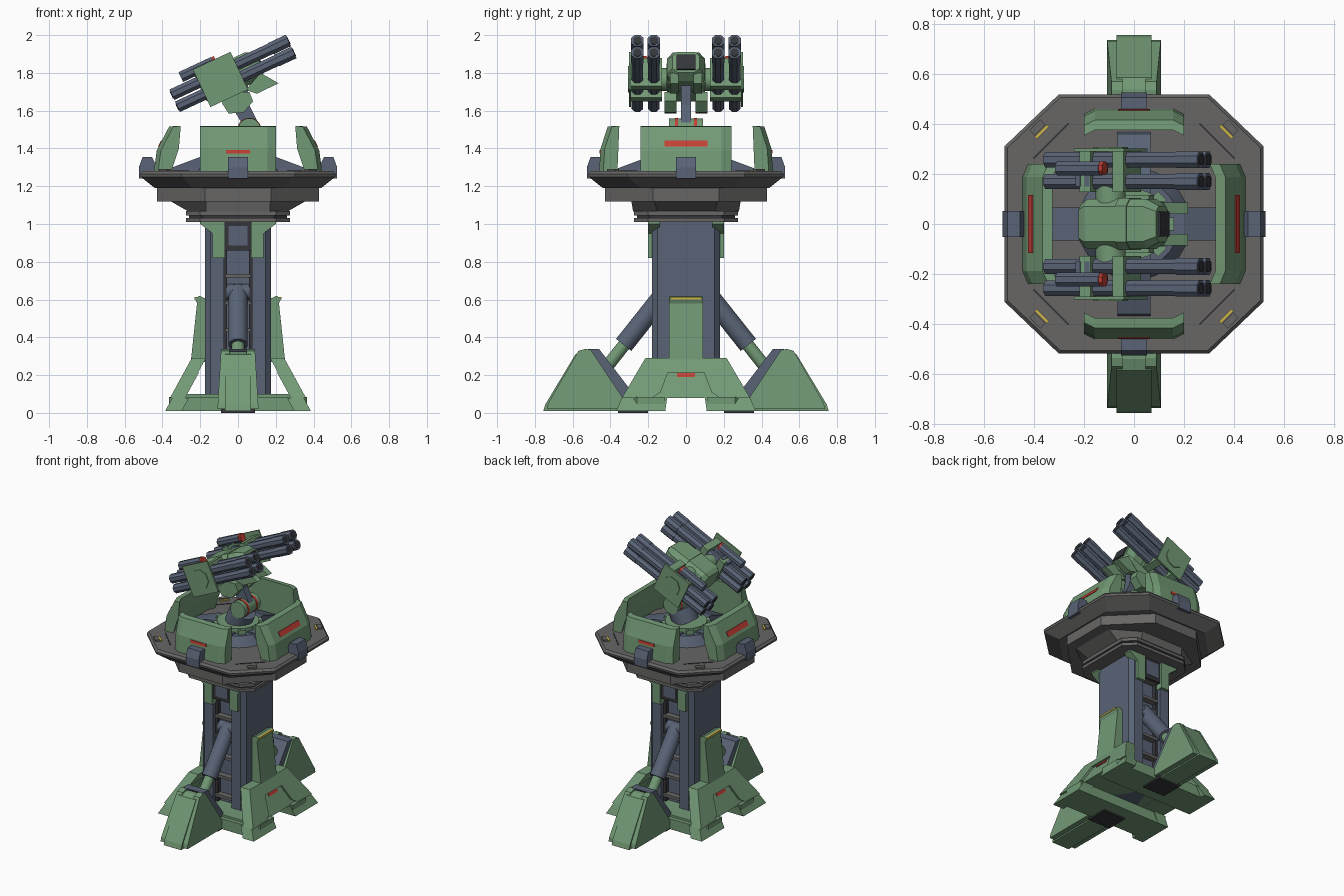
import bpy, bmesh, math
from mathutils import Matrix, Vector

cube = bpy.data.objects.get("Cube")
if cube:
    bpy.data.objects.remove(cube)


def material(name, *rgb):
    m = bpy.data.materials.new(name)
    m.use_nodes = True
    m.diffuse_color = (*rgb, 1)
    m.node_tree.nodes["Principled BSDF"].inputs["Base Color"].default_value = (*rgb, 1)
    return m


GREEN = material("armour green", .17, .32, .18)
SLATE = material("slate blue", .10, .125, .18)
GREY = material("deck grey", .135, .132, .13)
DARK = material("dark grey", .035, .036, .042)
RED = material("marking red", .55, .05, .035)
YELLOW = material("marking yellow", .6, .47, .07)

TURN = [Matrix.Rotation(k * math.pi / 2, 4, 'Z') for k in range(4)]
SIDES, ENDS = (0, 2), (1, 3)          # +x/-x and +y/-y
GUN = Matrix.Translation((-.025, 0, 1.797)) @ Matrix.Rotation(math.radians(-25), 4, 'Y')
ID = Matrix()


def loft(name, rings, mat, M=ID, smooth=False):
    """Skin a stack of equal-sized rings and cap both ends."""
    bm = bmesh.new()
    loops = [[bm.verts.new(M @ Vector(p)) for p in r] for r in rings]
    for a, b in zip(loops, loops[1:]):
        for i in range(len(a)):
            j = (i + 1) % len(a)
            bm.faces.new((a[i], a[j], b[j], b[i]))
    bm.faces.new(loops[0])
    bm.faces.new(loops[-1])
    bmesh.ops.recalc_face_normals(bm, faces=bm.faces)
    me = bpy.data.meshes.new(name)
    bm.to_mesh(me)
    bm.free()
    me.materials.append(mat)
    ob = bpy.data.objects.new(name, me)
    bpy.context.collection.objects.link(ob)
    if smooth:
        bpy.ops.object.select_all(action='DESELECT')
        ob.select_set(True)
        bpy.context.view_layer.objects.active = ob
        bpy.ops.object.shade_smooth_by_angle(angle=math.radians(35))
    return ob


def box(name, x0, x1, y0, y1, z0, z1, mat, M=ID):
    return loft(name, [[(x0, y0, z), (x1, y0, z), (x1, y1, z), (x0, y1, z)] for z in (z0, z1)], mat, M)


def slab(name, profile, y0, y1, mat, M=ID):
    """Extrude an x-z profile along y."""
    return loft(name, [[(x, y, z) for x, z in profile] for y in (y0, y1)], mat, M)


def rod(name, a, b, r, mat, M=ID, n=20, r2=None):
    a, b = Vector(a), Vector(b)
    q = (b - a).to_track_quat('Z', 'Y')
    rings = [[c + q @ Vector((rr * math.cos(t), rr * math.sin(t), 0))
              for t in [(i + .5) * math.tau / n for i in range(n)]]
             for c, rr in ((a, r), (b, r2 or r))]
    return loft(name, rings, mat, M, smooth=n > 8)


def octa(hx, hy, cx, cy, z):
    return [(hx, -cy, z), (hx, cy, z), (cx, hy, z), (-cx, hy, z),
            (-hx, cy, z), (-hx, -cy, z), (-cx, -hy, z), (cx, -hy, z)]


# Column with a ladder recess front and back
quarter = [(.075, .12), (.075, .18), (.145, .18), (.175, .15)]
half = quarter + [(x, -y) for x, y in reversed(quarter)]
outline = half + [(-x, -y) for x, y in half]
loft("column", [[(x, y, z) for x, y in outline] for z in (.08, 1.03)], SLATE)
for k in ENDS:
    M = TURN[k]
    for i in range(6):
        z = .14 + i * .144
        box("ladder_rung", .11, .165, -.07, .07, z, z + .02, GREY, M)
    for s in (-1, 1):
        box("ladder_rail", .12, .15, s * .058, s * .075, .08, .86, DARK, M)
        loft("collar_bracket", [[(x, s * u, z) for u, z in
             ((.07, .82), (.135, .82), (.135, .95), (.2, 1.0), (.2, 1.02), (.07, 1.02))]
             for x in (.14, .2)], GREEN, M)
    box("hatch_frame", .1, .185, -.07, .07, .86, 1.02, DARK, M)
    box("hatch_panel", .1, .19, -.05, .05, .885, .99, SLATE, M)

# Platform tiers
loft("collar_lower", [octa(.275, .275, .2, .2, z) for z in (1.01, 1.032)], GREY)
loft("collar_gap", [octa(.26, .26, .19, .19, z) for z in (1.03, 1.05)], DARK)
loft("collar_upper", [octa(.275, .275, .2, .2, z) for z in (1.045, 1.068)], GREY)
loft("platform_underside", [octa(.26, .28, .17, .15, 1.065), octa(.365, .29, .17, .17, 1.125)], GREY)
loft("platform_drum", [octa(.43, .43, .175, .175, z) for z in (1.12, 1.2)], GREY)
loft("platform_deck", [octa(.44, .44, .24, .24, 1.19), octa(.515, .515, .3, .31, 1.25),
                       octa(.518, .518, .3, .31, 1.265), octa(.505, .505, .295, .305, 1.28)], GREY)
# Thin groove lines and corner plates on the deck diagonals
for k in range(4):
    M = TURN[k] @ Matrix.Rotation(math.pi / 4, 4, 'Z')
    box("deck_groove", .465, .473, -.1, .1, 1.278, 1.283, DARK, M)
    box("corner_plate", .53, .56, -.03, .03, 1.27, 1.292, GREY, M)
    box("corner_mark", .515, .528, -.035, .035, 1.278, 1.287, YELLOW, M)

# Shield panels, clamps and ramps around the deck
side_shield = [(.445, 1.28), (.43, 1.39), (.365, 1.515), (.325, 1.52), (.335, 1.4), (.375, 1.28)]
end_shield = [(.46, 1.28), (.452, 1.40), (.415, 1.515), (.375, 1.52), (.38, 1.4), (.385, 1.28)]
for k in range(4):
    M, side = TURN[k], k in SIDES
    prof, w = (side_shield, .24) if side else (end_shield, .2)
    rings = []
    for f in (-1, -.78, .78, 1):
        pull = .022 if abs(f) == 1 else 0
        rings.append([(r - pull, f * w, z) for r, z in prof])
    loft("shield_panel", rings, GREEN, M)
    if side:
        slab("shield_stripe", [(.418, 1.41), (.424, 1.41), (.407, 1.442), (.401, 1.442)], -.115, .115, RED, M)
    else:
        slab("shield_stripe", [(.452, 1.372), (.459, 1.372), (.457, 1.392), (.45, 1.392)], -.063, .063, RED, M)
    slab("deck_clamp", [(.525, 1.24), (.525, 1.30), (.505, 1.355), (.455, 1.355), (.42, 1.28), (.45, 1.24)],
         -.052, .052, SLATE, M)
    slab("deck_ramp", [(.37, 1.275), (.36, 1.295), (.2, 1.355), (.1, 1.355), (.1, 1.275)], -.065, .065, SLATE, M)

# Turntable hub
rod("hub_base", (0, 0, 1.27), (0, 0, 1.345), .23, SLATE, n=24, r2=.18)
rod("hub_ring", (0, 0, 1.345), (0, 0, 1.38), .14, GREEN, n=24)
rod("hub_core", (0, 0, 1.37), (.04, 0, 1.46), .09, SLATE, n=16)
for i in range(8):
    box("hub_lug", .12, .16, -.025, .025, 1.34, 1.375, GREEN, Matrix.Rotation(i * math.pi / 4, 4, 'Z'))
rod("pivot_barrel", (.06, -.09, 1.5), (.06, .09, 1.5), .06, GREEN)
for s in (-1, 1):
    rod("pivot_ring", (.06, s * .042, 1.5), (.06, s * .058, 1.5), .063, RED)
slab("neck", [(.04, 1.5), (.11, 1.53), (.06, 1.63), (.05, 1.75), (-.03, 1.75), (-.02, 1.6)], -.026, .026, SLATE)

# Central pod between the launchers
pod = [(-.06, -.09), (.06, -.09), (.1, -.055), (.1, .04), (.07, .075), (-.07, .075), (-.1, .04), (-.1, -.055)]
loft("pod_body", [[(a, y * f, n * f) for y, n in pod]
                  for a, f in ((-.19, .8), (-.16, 1), (.1, 1), (.15, .72))], GREEN, GUN)
loft("pod_band", [[(a, y * 1.04, n * 1.06) for y, n in pod] for a in (-.02, .03)], GREEN, GUN)
box("pod_sight", .145, .16, -.05, .05, -.05, .035, DARK, GUN)
for s in (-1, 1):
    slab("pod_cheek", [(-.085, 1.64), (-.05, 1.7), (.06, 1.7), (.08, 1.65), (.03, 1.59), (-.05, 1.585)],
         s * .05, s * .115, GREEN)
    slab("pod_fin", [(.04, 1.71), (.12, 1.80), (.215, 1.745), (.1, 1.69)], s * .04, s * .085, GREEN)
    rod("launcher_axle", (-.075, s * .08, 0), (-.075, s * .16, 0), .06, GREEN, GUN)

    # Launcher: four tubes, straps, side plate and sight
    for y in (.17, .257):
        for n in (-.035, .035):
            rod("launch_tube", (-.342, s * y, n), (.25, s * y, n), .033, SLATE, GUN, n=8)
            rod("muzzle", (.235, s * y, n), (.338, s * y, n), .036, SLATE, GUN, n=8)
            rod("muzzle_bore", (.337, s * y, n), (.341, s * y, n), .024, DARK, GUN, n=8)
            rod("tube_vent", (-.346, s * y, n), (-.341, s * y, n), .022, DARK, GUN, n=8)
    for a in (-.175, -.03):
        box("strap", a, a + .05, s * .128, s * .3, -.082, .082, GREEN, GUN)
    box("side_plate", -.185, .035, s * .29, s * .302, -.11, .11, GREEN, GUN)
    rod("plate_boss", (-.075, s * .3, 0), (-.075, s * .308, 0), .07, GREEN, GUN, n=8)
    rod("sight_tube", (-.26, s * .222, .1), (-.07, s * .222, .1), .031, SLATE, GUN, n=8)
    rod("sight_tip", (-.07, s * .222, .1), (-.055, s * .222, .1), .029, RED, GUN, n=8)
    for a in (-.19, -.15):
        box("tube_clip", a, a + .02, s * .15, s * .2, .06, .085, SLATE, GUN)

# Base and its side feet
box("base_plate", -.33, .33, -.3, .3, .08, .1, GREEN)
for s in (-1, 1):
    loft("base_runner", [[(-.365, s * .11, z), (.365, s * .11, z), (.365, s * .26, z), (.3, s * .33, z),
                          (-.3, s * .33, z), (-.365, s * .26, z)] for z in (.01, .085)], GREEN)


def rout(z):
    return .365 - .545 * (z - .07)


def uout(z):
    return .345 - .59 * (z - .07)


def foot_piece(name, spans, depth, inset, mat, M):
    """Sloped plate built from (z, u start, u end) spans."""
    loft(name, [[(rout(z) - depth, a, z), (rout(z) - inset, a, z),
                 (rout(z) - inset, b, z), (rout(z) - depth, b, z)] for z, a, b in spans], mat, M)


for k in SIDES:
    M = TURN[k]
    for s in (-1, 1):
        foot_piece("foot_toe", [(.01, s * .11, s * .37), (.08, s * .1, s * uout(.08))], .1, .012, GREEN, M)
        foot_piece("foot_cheek", [(.08, s * .18, s * uout(.08)), (.11, s * .135, s * uout(.11)),
                                  (.215, s * .095, s * uout(.215))], .08, 0, GREEN, M)
    foot_piece("foot_brow", [(.215, -uout(.215), uout(.215)), (.29, -uout(.29), uout(.29))], .075, 0, GREEN, M)
    foot_piece("foot_recess", [(.08, -.19, .19), (.22, -.11, .11)], .07, .018, GREEN, M)
    foot_piece("foot_stripe", [(.19, -.047, .047), (.21, -.047, .047)], .02, .012, RED, M)
    slab("foot_spine", [(.16, .27), (.25, .27), (.217, .58), (.228, .605), (.205, .62), (.16, .6)],
         -.09, .09, GREEN, M)
    box("spine_mark", .19, .229, -.083, .083, .601, .613, YELLOW, M)

# Front and back outrigger legs with braces
for k in ENDS:
    M = TURN[k]
    slab("leg_body", [(.755, .01), (.745, .045), (.585, .31), (.54, .325), (.51, .325), (.32, .06), (.33, .01)],
         -.07, .07, GREEN, M)
    for s in (-1, 1):
        loft("leg_flange", [[(r, s * (.11 - .06 * z + d), z) for r, z in
             ((.735, .02), (.73, .05), (.57, .328), (.535, .338), (.505, .335), (.335, .08), (.34, .02))]
             for d in (-.045, 0)], GREEN, M)
    slab("leg_heel", [(.52, .338), (.46, .338), (.285, .11), (.31, .04), (.35, .04)], -.08, .08, SLATE, M)
    box("leg_pad", .2, .36, -.09, .09, 0, .03, DARK, M)
    rod("brace_rod", (.43, 0, .23), (.28, 0, .42), .034, GREEN, M)
    rod("brace_sleeve", (.33, 0, .36), (.1, 0, .65), .052, SLATE, M)
    rod("brace_joint", (.11, -.06, .64), (.11, .06, .64), .045, SLATE, M)
